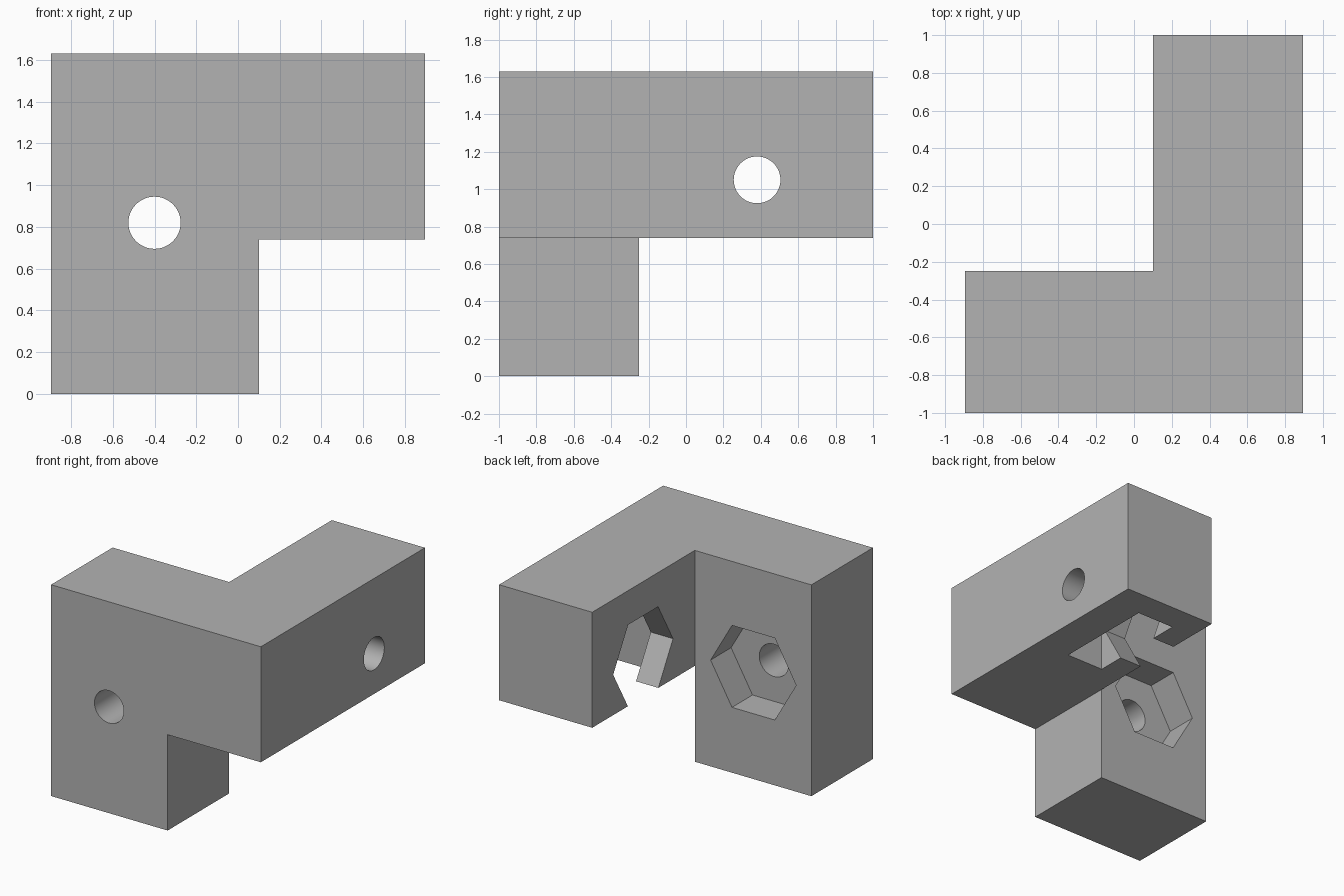
import bpy
import bmesh
from math import cos, sin, tau, radians

default = bpy.data.objects.get("Cube")
if default:
    bpy.data.objects.remove(default, do_unlink=True)

grey = bpy.data.materials.new("plain grey")
grey.use_nodes = True
colour = (0.45, 0.45, 0.45, 1)
grey.diffuse_color = colour
grey.node_tree.nodes["Principled BSDF"].inputs["Base Color"].default_value = colour

PLACE = {
    "X": lambda a, b, d: (d, a, b),
    "Y": lambda a, b, d: (a, d, b),
    "Z": lambda a, b, d: (a, b, d),
}


def prism(name, axis, outline, low, high):
    """Solid made by sweeping a 2D outline along an axis."""
    bm = bmesh.new()
    ends = [[bm.verts.new(PLACE[axis](a, b, d)) for a, b in outline]
            for d in (low, high)]
    for ring in ends:
        bm.faces.new(ring)
    n = len(outline)
    for i in range(n):
        j = (i + 1) % n
        bm.faces.new((ends[0][i], ends[0][j], ends[1][j], ends[1][i]))
    bmesh.ops.recalc_face_normals(bm, faces=bm.faces[:])
    mesh = bpy.data.meshes.new(name)
    bm.to_mesh(mesh)
    bm.free()
    mesh.materials.append(grey)
    obj = bpy.data.objects.new(name, mesh)
    bpy.context.collection.objects.link(obj)
    return obj


def polygon(centre, radius, sides):
    return [(centre[0] + radius * cos(tau * i / sides),
             centre[1] + radius * sin(tau * i / sides)) for i in range(sides)]


def rectangle(a0, b0, a1, b1):
    return [(a0, b0), (a1, b0), (a1, b1), (a0, b1)]


def cut(target, cutter):
    cutter.hide_render = True
    mod = target.modifiers.new("cut", "BOOLEAN")
    mod.operation = "DIFFERENCE"
    mod.solver = "EXACT"
    mod.object = cutter
    bpy.context.view_layer.objects.active = target
    bpy.ops.object.modifier_apply(modifier=mod.name)
    bpy.data.objects.remove(cutter, do_unlink=True)


# Main dimensions
side, inner, leg_back = 0.895, 0.1, -0.25
top, arm_bottom = 1.63, 0.739
bolt_radius, nut_radius = 0.125, 0.365
leg_hole, arm_hole = (-0.4, 0.82), (0.38, 1.05)

# L-shaped bracket, with the space under the arm removed
bracket = prism("corner_bracket", "Z",
                [(-side, -1), (side, -1), (side, 1), (inner, 1),
                 (inner, leg_back), (-side, leg_back)], 0, top)
cut(bracket, prism("under_arm", "Z", rectangle(inner, -2, 2, 2), -1, arm_bottom))

# Leg: bolt hole and hexagonal pocket at the back
cut(bracket, prism("leg_pocket", "Y", polygon(leg_hole, nut_radius, 6), -0.5, 0))
cut(bracket, prism("leg_bolt_hole", "Y", polygon(leg_hole, bolt_radius, 48), -1.2, -0.4))

# Arm: hexagonal mouth, wide slot open at the bottom, and bolt hole
cut(bracket, prism("arm_slot", "X", rectangle(-0.02, 0.5, 0.78, 1.45), 0.29, 0.61))
cut(bracket, prism("arm_mouth", "X", polygon(arm_hole, nut_radius, 6), 0, 0.4))
cut(bracket, prism("arm_bolt_hole", "X", polygon(arm_hole, bolt_radius, 48), 0.5, 1.2))

# Smooth hole walls, sharp edges elsewhere
bpy.ops.object.select_all(action="DESELECT")
bracket.select_set(True)
bpy.context.view_layer.objects.active = bracket
bpy.ops.object.shade_smooth_by_angle(angle=radians(30))
